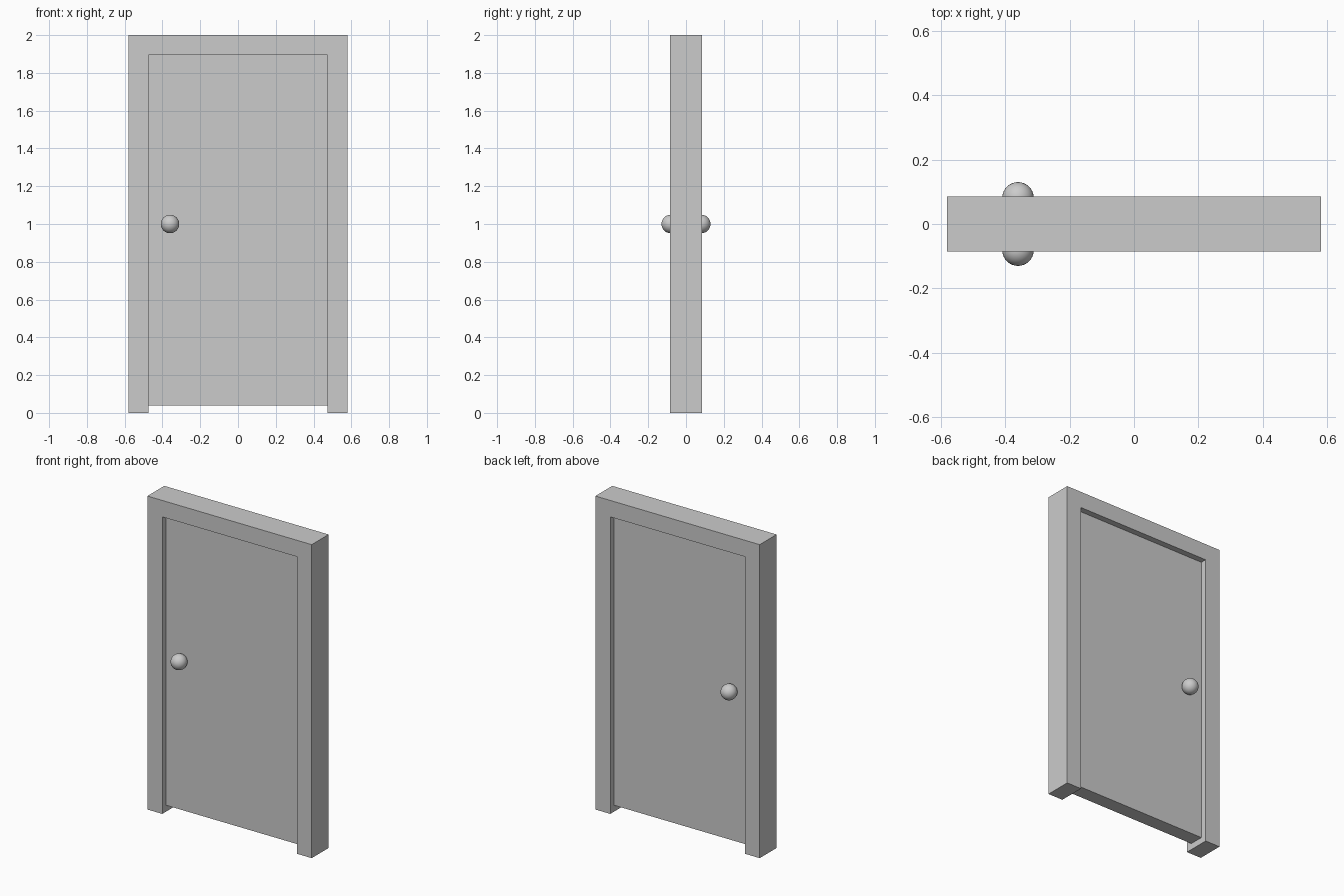
import bpy, bmesh

if "Cube" in bpy.data.objects:
    bpy.data.objects.remove(bpy.data.objects["Cube"])

HALF_W, OPEN_W, HEIGHT, OPEN_H = 0.58, 0.475, 2.0, 1.895
FRAME_D, DOOR_D = 0.085, 0.046   # half depths


def extrude_profile(name, points, half_depth):
    """Extrude an x-z outline evenly along y."""
    bm = bmesh.new()
    face = bm.faces.new([bm.verts.new((x, -half_depth, z)) for x, z in points])
    res = bmesh.ops.extrude_face_region(bm, geom=[face], use_keep_orig=True)
    verts = [g for g in res["geom"] if isinstance(g, bmesh.types.BMVert)]
    bmesh.ops.translate(bm, verts=verts, vec=(0, 2 * half_depth, 0))
    bmesh.ops.recalc_face_normals(bm, faces=bm.faces)
    mesh = bpy.data.meshes.new(name)
    bm.to_mesh(mesh)
    bm.free()
    obj = bpy.data.objects.new(name, mesh)
    bpy.context.collection.objects.link(obj)
    return obj


# Surround: two jambs and header as one arch-shaped outline
extrude_profile("door_frame", [
    (-HALF_W, 0), (-OPEN_W, 0), (-OPEN_W, OPEN_H), (OPEN_W, OPEN_H),
    (OPEN_W, 0), (HALF_W, 0), (HALF_W, HEIGHT), (-HALF_W, HEIGHT)], FRAME_D)

# Recessed door leaf, raised off the floor
extrude_profile("door_panel", [
    (-OPEN_W, 0.04), (OPEN_W, 0.04), (OPEN_W, OPEN_H), (-OPEN_W, OPEN_H)], DOOR_D)

# A round knob on each side
for name, side in (("front_knob", -1), ("back_knob", 1)):
    bpy.ops.mesh.primitive_uv_sphere_add(
        segments=32, ring_count=16, radius=0.049, location=(-0.36, side * 0.081, 1.0))
    bpy.context.object.name = name
    bpy.ops.object.shade_smooth()
